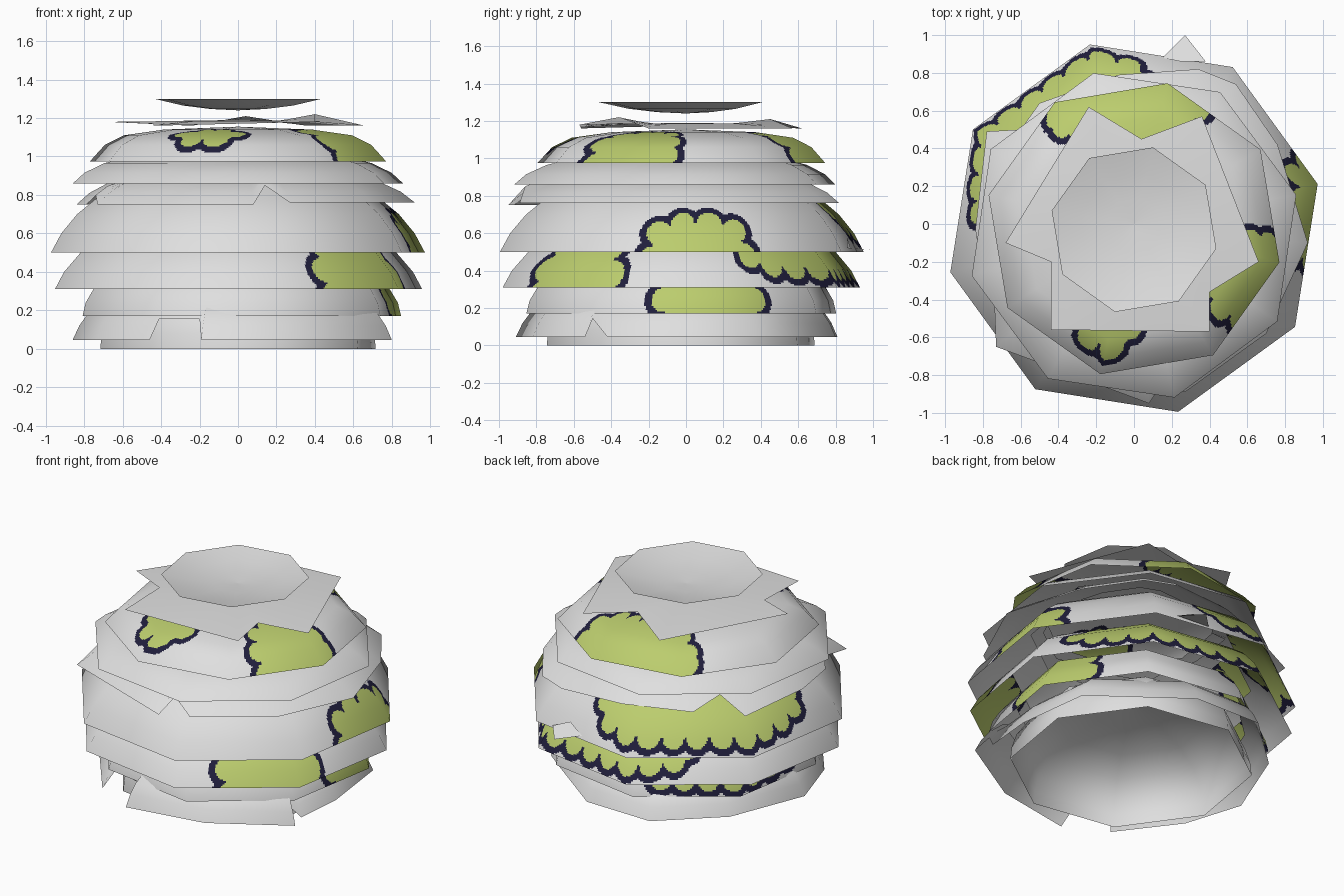
import bpy, math
from mathutils import Vector

if "Cube" in bpy.data.objects:
    bpy.data.objects.remove(bpy.data.objects["Cube"])

def material(name, rgb):
    m = bpy.data.materials.new(name)
    m.diffuse_color = (*rgb, 1)
    m.use_nodes = True
    m.node_tree.nodes["Principled BSDF"].inputs["Base Color"].default_value = m.diffuse_color
    return m

MATS = [material("pale grey", (0.74, 0.74, 0.74)),
        material("leaf green", (0.5, 0.61, 0.155)),
        material("dark navy", (0.014, 0.013, 0.045))]

def make(name, verts, faces):
    me = bpy.data.meshes.new(name)
    me.from_pydata(verts, [], faces)
    ob = bpy.data.objects.new(name, me)
    bpy.context.collection.objects.link(ob)
    for m in MATS:
        me.materials.append(m)
    return ob

def polygon(n, r, phase, cx=0.0, cy=0.0):
    return [(r * math.cos(math.radians(phase + 360 * i / n)) + cx,
             r * math.sin(math.radians(phase + 360 * i / n)) + cy, 0) for i in range(n)]

LOBE, BORDER = 0.095, 0.042

def lobes(hu, hv):
    """Centres of the round lobes, evenly spaced along an inset ellipse-like outline."""
    a, b = hu - LOBE, max(hv - LOBE, 0.02)
    pts = []
    for i in range(721):
        c, s = math.cos(i * math.pi / 360), math.sin(i * math.pi / 360)
        p = Vector((a * math.copysign(abs(c) ** 0.6, c), b * math.copysign(abs(s) ** 0.6, s)))
        if not pts or (p - pts[-1]).length > 0.16:
            pts.append(p)
    return [(p.x, p.y) for p in pts], a, b

def paint(theta, s, radius, patches):
    """Scalloped green patches with a navy border; s is the distance up from the rim."""
    result = 0
    for tc, vc, hu, hv, (pts, a, b) in patches:
        d = (theta - math.radians(tc) + math.pi) % (2 * math.pi) - math.pi
        u, v = d * radius, s - vc
        if abs(u) > hu + 0.03 or abs(v) > hv + 0.03:
            continue
        if abs(u / a) ** 3.3 + abs(v / b) ** 3.3 < 1:
            return 1
        dist = min(math.hypot(u - x, v - y) for x, y in pts)
        if dist < LOBE - BORDER * 0.5:
            return 1
        if dist < LOBE + BORDER * 0.5:
            result = 2
    return result

def shell(name, corners, profile, patches=(), step=0.1):
    """Faceted flared shell: a polygon of (x, y, dz) corners scaled up a (scale, z) profile."""
    patches = [(*p, lobes(p[2], p[3])) for p in patches]
    radius = sum(math.hypot(c[0], c[1]) for c in corners) / len(corners)
    # loop of points around the rim
    loop = []
    for i, c in enumerate(corners):
        a, b = Vector(c), Vector(corners[(i + 1) % len(corners)])
        k = max(1, round((b - a).length / step))
        loop += [a.lerp(b, j / k) for j in range(k)]
    # rows up the profile with smoothed profile normals
    pts = [Vector((s * radius, z)) for s, z in profile]
    segn = []
    for a, b in zip(pts, pts[1:]):
        t = (b - a).normalized()
        segn.append(Vector((t.y, -t.x)))
    vn = [segn[0]] + [(p + q).normalized() for p, q in zip(segn, segn[1:])] + [segn[-1]]
    rows, s = [], 0.0
    for i in range(len(pts) - 1):
        length = (pts[i + 1] - pts[i]).length
        k = max(1, round(length / step))
        for j in range(k):
            f = j / k
            rows.append((pts[i].lerp(pts[i + 1], f), vn[i].lerp(vn[i + 1], f), s + f * length))
        s += length
    rows.append((pts[-1], vn[-1], s))
    verts, normals, faces, mats = [], [], [], []
    n = len(loop)
    for r, (p, nr, d) in enumerate(rows):
        k = p.x / radius
        fade = max(0, 1 - d / min(s, 0.3))
        for q in loop:
            verts.append((q.x * k, q.y * k, p.y + q.z * fade))
            h = math.hypot(q.x, q.y)
            normals.append(Vector((q.x / h * nr.x, q.y / h * nr.x, nr.y)).normalized())
        if r:
            dm = (d + rows[r - 1][2]) / 2
            for i in range(n):
                j = (i + 1) % n
                a = (r - 1) * n
                faces.append((a + i, a + j, a + n + j, a + n + i))
                if patches:
                    m = (loop[i] + loop[j]) / 2
                    mats.append(paint(math.atan2(m.y, m.x), dm, radius, patches))
    ob = make(name, verts, faces)
    if mats:
        ob.data.polygons.foreach_set("material_index", mats)
    ob.data.polygons.foreach_set("use_smooth", [True] * len(faces))
    ob.data.normals_split_custom_set_from_vertices(normals)
    return ob

FINE = 0.0105

# open-bottomed inner bowl standing on the ground
shell("base_bowl", polygon(8, 0.735, 13, 0, -0.028),
      [(1, 0), (0.99, 0.08), (0.95, 0.17), (0.85, 0.27), (0.65, 0.35), (0.35, 0.4), (0.005, 0.42)],
      step=0.06)

# lowest skirt, with a notch at the front and a fold at the right
shell("skirt_1", [(-0.74, -0.4, 0), (-0.46, -0.77, 0), (-0.41, -0.7, 0.11), (-0.2, -0.77, 0.11),
                  (-0.19, -0.91, 0), (0.33, -0.82, 0), (0.8, -0.54, 0), (0.72, -0.5, 0.1),
                  (0.76, -0.42, 0), (0.79, -0.1, 0), (0.73, 0.38, 0), (0.6, 0.48, 0),
                  (0.17, 0.8, 0), (-0.3, 0.81, 0), (-0.66, 0.48, 0), (-0.86, -0.02, 0)],
      [(1, 0.045), (0.96, 0.12), (0.91, 0.18), (0.82, 0.24)])

# patterned skirts: each patch is (direction, height, half width, half height)
shell("skirt_2", polygon(8, 0.85, 13, 0.02, -0.025),
      [(1, 0.17), (0.98, 0.24), (0.93, 0.31), (0.84, 0.4)],
      [(10, 0.08, 0.37, 0.3), (142, 0.18, 0.68, 0.17)], FINE)
shell("skirt_3", polygon(8, 0.98, 13, 0.003, -0.025),
      [(1, 0.31), (0.95, 0.4), (0.86, 0.5), (0.74, 0.58)],
      [(-43, 0.1, 0.38, 0.3), (75, 0.23, 0.96, 0.21)], FINE)
shell("skirt_4", polygon(8, 1.0, 13.5, 0, -0.022),
      [(1, 0.5), (0.945, 0.6), (0.86, 0.7), (0.76, 0.78), (0.62, 0.86)],
      [(4, -0.02, 0.36, 0.3), (132, 0.31, 0.91, 0.28)], FINE)

# ragged plain skirt with notches
shell("skirt_5", [(-0.73, -0.65, 0), (0.08, -0.95, 0), (0.14, -0.86, 0.1), (0.27, -0.89, 0.01),
                  (0.7, -0.58, 0.01), (0.92, -0.1, 0.01), (0.76, 0.42, 0.01), (0.54, 0.74, 0.01),
                  (0.34, 0.82, 0.01), (-0.08, 0.79, 0.01), (-0.5, 0.64, 0.01), (-0.6, 0.5, 0.1),
                  (-0.78, 0.49, 0), (-0.84, -0.03, 0), (-0.79, -0.34, 0), (-0.74, -0.4, 0.05)],
      [(1, 0.75), (0.92, 0.81), (0.81, 0.86), (0.6, 0.92)])
shell("skirt_6", polygon(8, 0.885, 14, 0, -0.06),
      [(1, 0.86), (0.93, 0.915), (0.81, 0.965), (0.6, 1.01)])

# patterned dome under the top leaves
shell("upper_dome", polygon(8, 0.79, -13, 0, -0.025),
      [(1, 0.975), (0.9, 1.06), (0.77, 1.11), (0.5, 1.14), (0.005, 1.155)],
      [(-106, 0.28, 0.3, 0.2), (-26, 0.18, 0.34, 0.32), (93, 0.15, 0.55, 0.33)], FINE)

# flat ragged leaf and the shallow dish on top
shell("top_leaf", [(-0.44, -0.2, 0.01), (-0.44, -0.56, 0), (0.4, -0.57, 0.02), (0.4, -0.36, 0.06),
                   (0.66, -0.2, 0), (0.36, 0.57, 0.0), (0.04, 0.45, 0.05), (-0.24, 0.62, 0),
                   (-0.68, -0.1, 0.02)],
      [(1, 1.16), (0.5, 1.185), (0.005, 1.19)])
shell("top_dish", polygon(8, 0.447, -13, 0, -0.03),
      [(1, 1.3), (0.66, 1.265), (0.33, 1.247), (0.002, 1.24)], step=0.06)

# loose torn scrap at the back
make("back_scrap", [(0.15, 0.88, 0.52), (0.27, 1.0, 0.51), (0.38, 0.86, 0.52), (0.25, 0.86, 0.58)],
     [(0, 3, 2, 1)])
